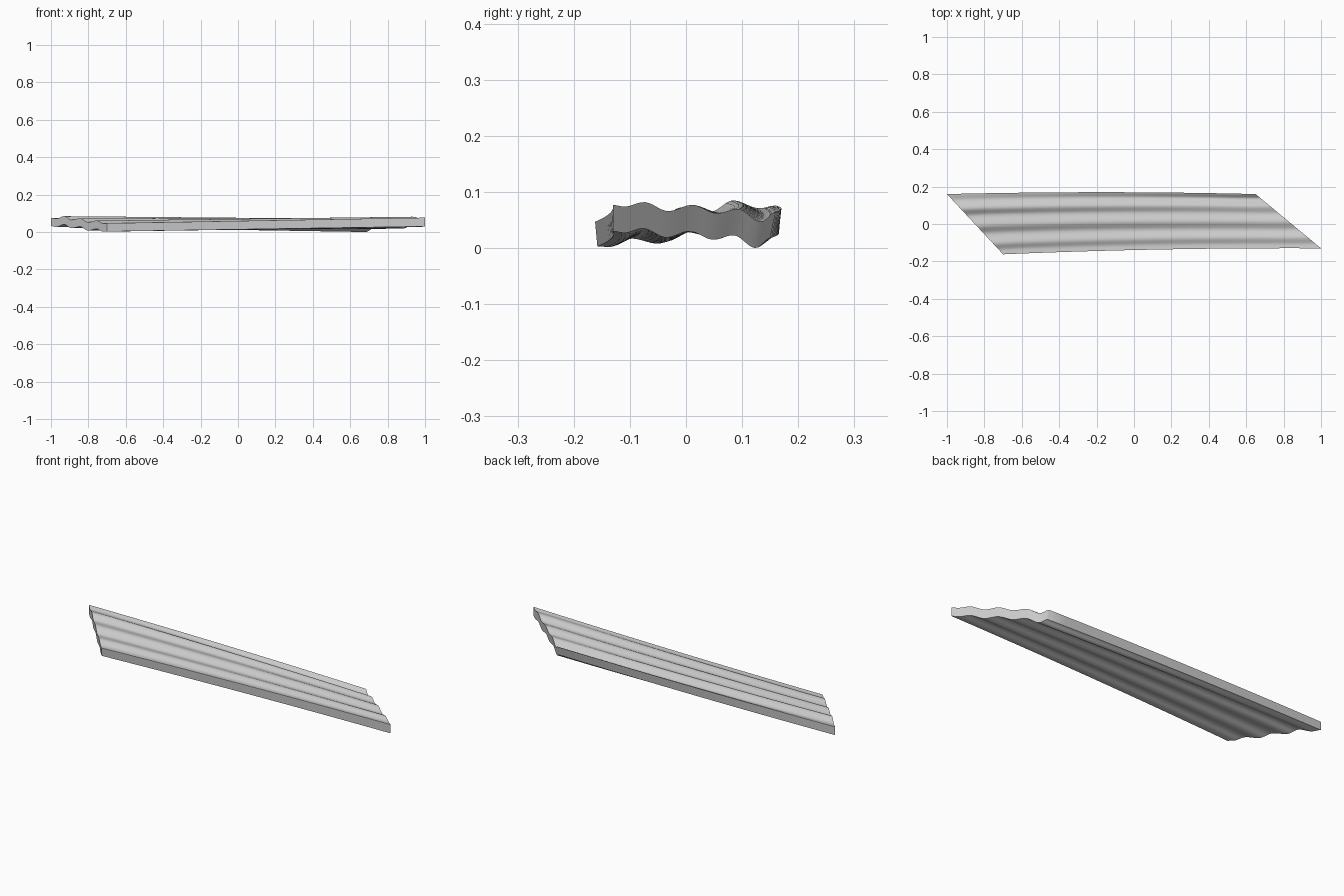
import bpy, bmesh, math

cube = bpy.data.objects.get("Cube")
if cube:
    bpy.data.objects.remove(cube, do_unlink=True)

# Wave crests and troughs: position across, height at right end, height at left end
KEYS = [(0, .078, .048), (.07, .075, .047), (.19, .083, .062), (.34, .067, .053),
        (.486, .078, .074), (.64, .063, .066), (.764, .071, .086),
        (.91, .048, .072), (1, .066, .077)]
ACROSS, ALONG = 40, 16


def lerp(a, b, t):
    return a + (b - a) * t


def wave(v, column):
    """Ease smoothly from one crest or trough to the next."""
    for a, b in zip(KEYS, KEYS[1:]):
        if v <= b[0]:
            t = (v - a[0]) / (b[0] - a[0])
            return lerp(a[column], b[column], (1 - math.cos(math.pi * t)) / 2)
    return KEYS[-1][column]


def sheet_point(u, v, under):
    """u runs from left (-x) to right (+x), v from front to back."""
    x = lerp(lerp(-.7, -1, v), lerp(1, .65, v), u)
    y = lerp(lerp(-.162, .16, v), lerp(-.13, .16, v), u)
    y += .01 * 4 * u * (1 - u)
    z = lerp(wave(v, 2), wave(v, 1), u)
    if under:
        z -= lerp(.044, .047, u)
        y += lerp(.004 * (1 - v), -.01 * v, u)
    return x, y, z - .001


# Slanted, twisted corrugated slab
bm = bmesh.new()
top, bottom = [[[bm.verts.new(sheet_point(i / ALONG, j / ACROSS, under))
                 for j in range(ACROSS + 1)] for i in range(ALONG + 1)]
               for under in (False, True)]
for grid in (top, bottom):
    for i in range(ALONG):
        for j in range(ACROSS):
            bm.faces.new((grid[i][j], grid[i + 1][j], grid[i + 1][j + 1], grid[i][j + 1]))

# Long edges and end cuts
for j in (0, ACROSS):
    for i in range(ALONG):
        bm.faces.new((top[i][j], top[i + 1][j], bottom[i + 1][j], bottom[i][j]))
for i in (0, ALONG):
    for j in range(ACROSS):
        bm.faces.new((top[i][j], top[i][j + 1], bottom[i][j + 1], bottom[i][j]))
bmesh.ops.recalc_face_normals(bm, faces=bm.faces)

mesh = bpy.data.meshes.new("corrugated_sheet")
bm.to_mesh(mesh)
bm.free()
sheet = bpy.data.objects.new("corrugated_sheet", mesh)
bpy.context.collection.objects.link(sheet)

# Plain grey finish
grey = bpy.data.materials.new("light_grey")
grey.use_nodes = True
color = (.6, .6, .6, 1)
grey.diffuse_color = color
grey.node_tree.nodes["Principled BSDF"].inputs["Base Color"].default_value = color
mesh.materials.append(grey)

bpy.ops.object.select_all(action='DESELECT')
sheet.select_set(True)
bpy.context.view_layer.objects.active = sheet
bpy.ops.object.shade_smooth_by_angle(angle=math.radians(40))
